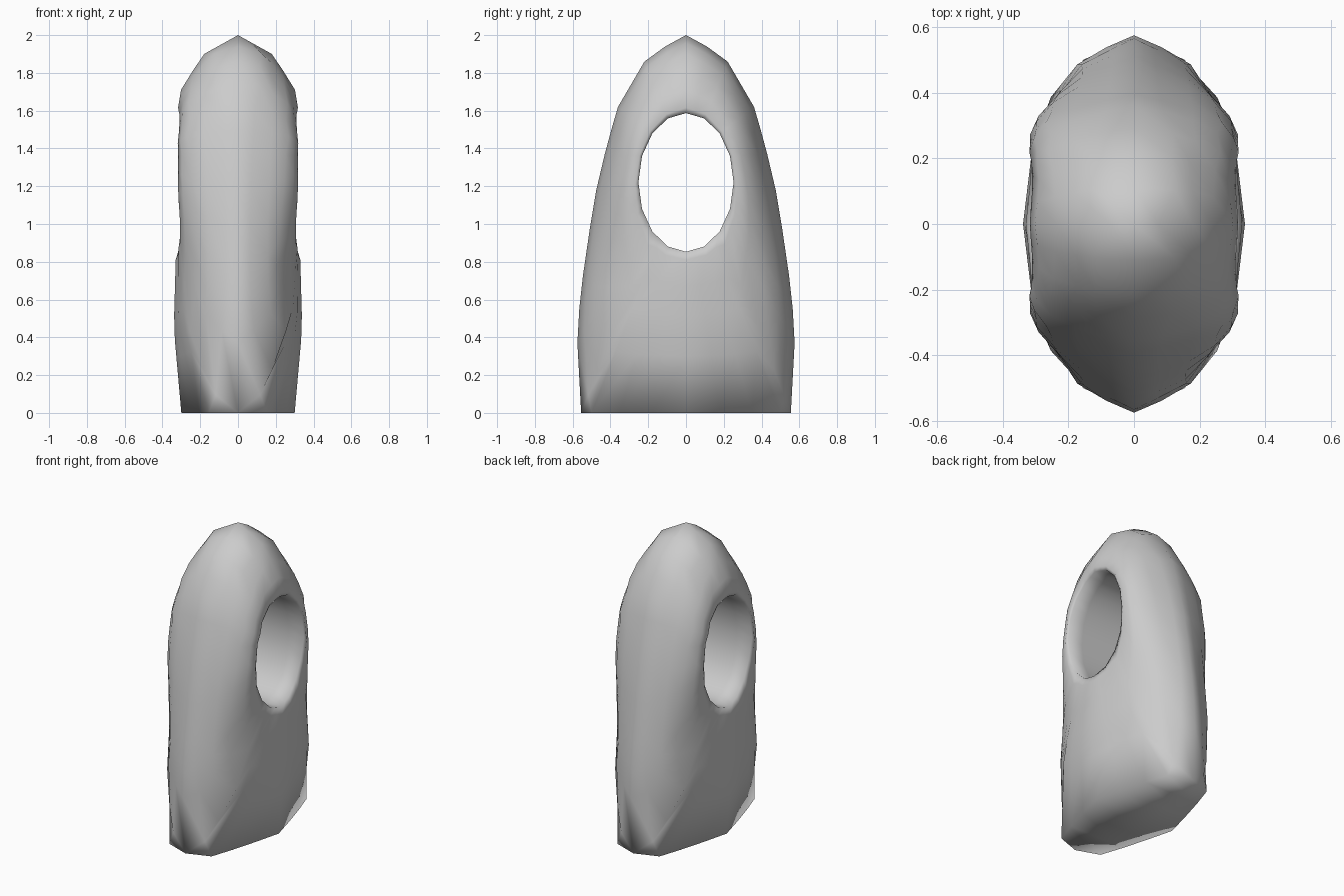
import bpy, bmesh, math

if "Cube" in bpy.data.objects:
    bpy.data.objects.remove(bpy.data.objects["Cube"])

# Side outline (y, z), from the tip down the back edge to the middle of the base
OUTLINE = [(0, 2), (.11, 1.94), (.22, 1.86), (.29, 1.74), (.36, 1.62), (.395, 1.5),
           (.43, 1.37), (.475, 1.18), (.51, .97), (.545, .73), (.565, .55), (.575, .37),
           (.555, 0), (.5, 0), (.35, 0), (.18, 0), (0, 0)]
# Half thickness by height, and its falloff towards the front and back edges
WIDTH = [(0, .30), (.45, .34), (.8, .33), (1.6, .32), (1.72, .30), (1.9, .18), (2, 0)]
FALL_END = [(0, 1), (.5, .76), (.9, .52), (1, 0)]
FALL_LOW = [(0, 1), (.35, .93), (.64, .80), (.89, .47), (1, 0)]
FALL_HIGH = [(0, 1), (.55, .99), (.65, .94), (.76, .86), (.9, .5), (1, 0)]
SECTIONS = [(0, FALL_END), (.45, FALL_LOW), (.75, FALL_LOW), (1.2, FALL_HIGH),
            (1.45, FALL_HIGH), (1.7, FALL_LOW), (2, FALL_END)]
DEPTH = [(z, y) for y, z in reversed(OUTLINE[:13])]
STEPS = [0, .07, .3, .55, .76, .9, 1]
N = 32


def interp(table, v):
    for (a, fa), (b, fb) in zip(table, table[1:]):
        if v <= b:
            return fa + (fb - fa) * max(0, (v - a) / (b - a))
    return table[-1][1]


def half_width(y, z):
    d = interp(DEPTH, z)
    if d < 1e-5:
        return 0
    u = min(1, abs(y) / d)
    fall = interp([(h, interp(t, u)) for h, t in SECTIONS], z)
    return interp(WIDTH, z) * fall


def hole_point(i):
    # 16-sided ellipse, with a midpoint on every side
    def corner(k):
        a = math.pi / 2 - 2 * math.pi * k / N
        return .252 * math.cos(a), 1.22 + .367 * math.sin(a)
    if i % 2 == 0:
        return corner(i)
    p, q = corner(i - 1), corner(i + 1)
    return (p[0] + q[0]) / 2, (p[1] + q[1]) / 2


def outer_point(i):
    if i <= N // 2:
        return OUTLINE[i]
    y, z = OUTLINE[N - i]
    return -y, z


bm = bmesh.new()
rings = []

# Both side walls, as rings from the hole rim out to the outline
for side in (1, -1):
    wall = []
    for s in STEPS:
        ring = []
        for i in range(N):
            (hy, hz), (oy, oz) = hole_point(i), outer_point(i)
            # Wider last step above the base, for its soft lower edge
            f = s * .72 if s < 1 and 13 <= i <= 19 else s
            y, z = hy + (oy - hy) * f, hz + (oz - hz) * f
            x = half_width(y, z) - (.012 if s == 0 else 0)
            ring.append(bm.verts.new((side * x, y, z)))
        wall.append(ring)
    rings += wall if side == 1 else wall[::-1]

# Inner wall of the hole
for x in (-.2, 0, .2):
    rings.append([bm.verts.new((x, *hole_point(i))) for i in range(N)])

# Skin all rings into one closed loop; the base closes flat
for a, b in zip(rings, rings[1:] + rings[:1]):
    for i in range(N):
        j = (i + 1) % N
        bm.faces.new((a[i], a[j], b[j], b[i]))

bmesh.ops.remove_doubles(bm, verts=bm.verts, dist=.0005)
bmesh.ops.recalc_face_normals(bm, faces=bm.faces)
for f in bm.faces:
    f.smooth = True

mesh = bpy.data.meshes.new("pierced_body")
bm.to_mesh(mesh)
bm.free()
body = bpy.data.objects.new("pierced_body", mesh)
bpy.context.collection.objects.link(body)
